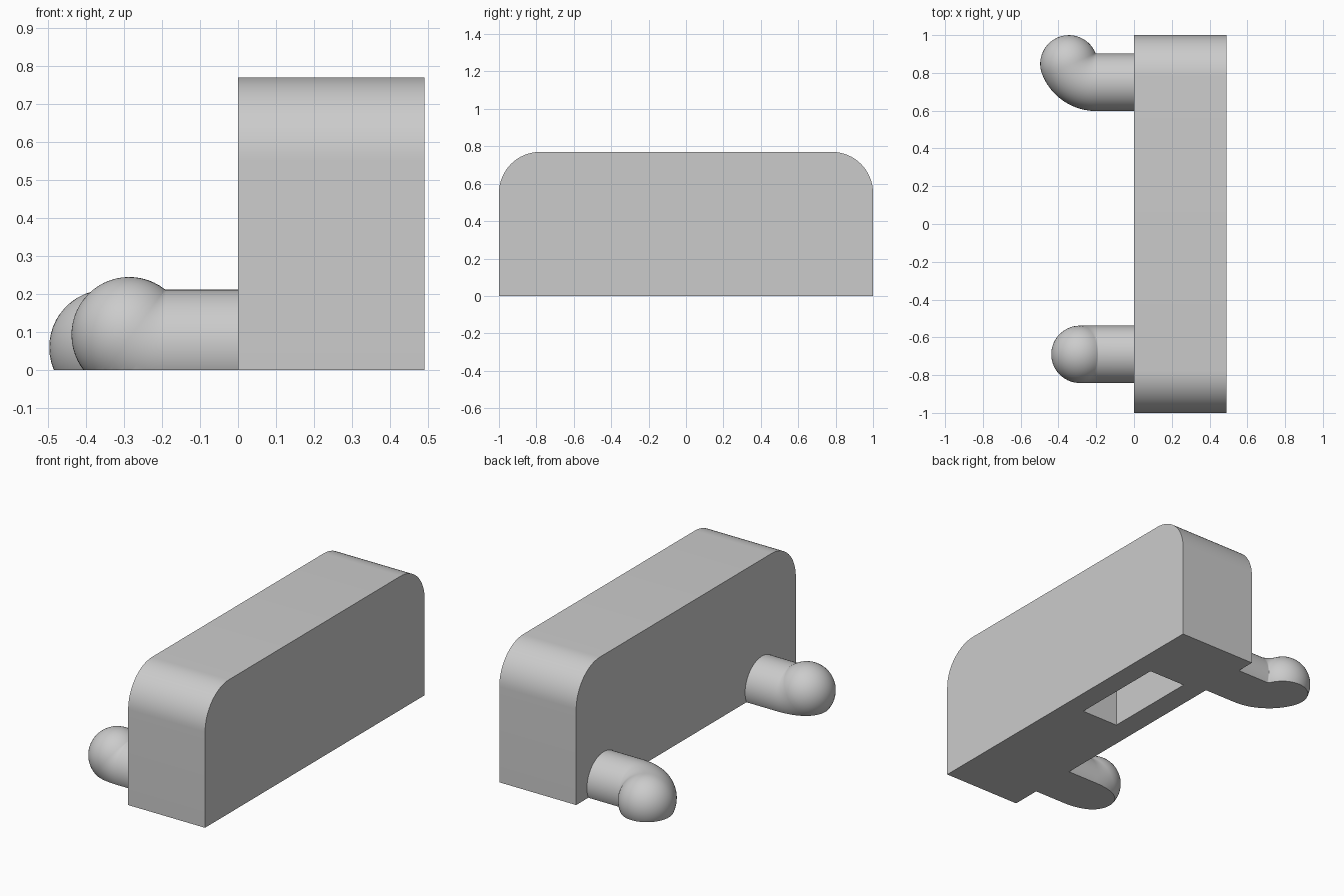
import bpy, bmesh, math
from mathutils import Vector

if "Cube" in bpy.data.objects:
    bpy.data.objects.remove(bpy.data.objects["Cube"])

grey = bpy.data.materials.new("light grey")
grey.diffuse_color = (0.6, 0.6, 0.6, 1)
grey.use_nodes = True
grey.node_tree.nodes["Principled BSDF"].inputs["Base Color"].default_value = grey.diffuse_color


def make_object(name, bm):
    bmesh.ops.recalc_face_normals(bm, faces=bm.faces[:])
    me = bpy.data.meshes.new(name)
    bm.to_mesh(me)
    bm.free()
    ob = bpy.data.objects.new(name, me)
    bpy.context.collection.objects.link(ob)
    me.materials.append(grey)
    return ob


def select(ob):
    bpy.ops.object.select_all(action='DESELECT')
    ob.select_set(True)
    bpy.context.view_layer.objects.active = ob


def smooth(ob):
    select(ob)
    bpy.ops.object.shade_smooth_by_angle(angle=math.radians(30))


# Block: rounded-top profile extruded along x
W, H, R = 0.49, 0.77, 0.22
profile = [(-1, 0), (1, 0)]
for side, start in ((1, 0), (-1, 90)):
    for i in range(17):
        a = math.radians(start + 90 * i / 16)
        profile.append((side * (1 - R) + R * math.cos(a), H - R + R * math.sin(a)))
bm = bmesh.new()
face = bm.faces.new([bm.verts.new((0, y, z)) for y, z in profile])
ext = bmesh.ops.extrude_face_region(bm, geom=[face])
bmesh.ops.translate(bm, vec=(W, 0, 0),
                    verts=[v for v in ext['geom'] if isinstance(v, bmesh.types.BMVert)])
block = make_object("block", bm)

# Rectangular pocket in the underside
bm = bmesh.new()
bmesh.ops.create_cube(bm, size=1)
for v in bm.verts:
    v.co = (0.13 if v.co.x < 0 else 0.365,
            0.005 if v.co.y < 0 else 0.575,
            -0.1 if v.co.z < 0 else 0.355)
cutter = make_object("pocket_cutter", bm)
cutter.hide_render = True
mod = block.modifiers.new("pocket", 'BOOLEAN')
mod.operation, mod.solver, mod.object = 'DIFFERENCE', 'EXACT', cutter
select(block)
bpy.ops.object.modifier_apply(modifier=mod.name)
bpy.data.objects.remove(cutter)
smooth(block)


# Bent arm: round tube, a straight run, a bend, a ball end, cut flat at z = 0
def arm(name, y, straight, bend_dir, bend_deg, r=0.152, bend_r=0.156, n=48):
    c0 = Vector((0, y, 0.06))
    out, up = Vector((-1, 0, 0)), Vector(bend_dir)
    side = out.cross(up)
    rings = [(c0, out, up, r)]
    steps = 20
    for i in range(steps + 1):
        a = math.radians(bend_deg) * i / steps
        p = c0 + out * (straight + bend_r * math.sin(a)) + up * bend_r * (1 - math.cos(a))
        t = out * math.cos(a) + up * math.sin(a)
        nrm = up * math.cos(a) - out * math.sin(a)
        rings.append((p, t, nrm, r))
    for i in range(1, 14):
        a = math.pi / 2 * i / 14
        rings.append((p + t * r * math.sin(a), t, nrm, r * math.cos(a)))
    bm = bmesh.new()
    prev = None
    for c, _, nr, rad in rings:
        ring = [bm.verts.new(c + rad * (nr * math.cos(k * math.tau / n)
                                        + side * math.sin(k * math.tau / n)))
                for k in range(n)]
        if prev:
            for k in range(n):
                bm.faces.new((prev[k], prev[(k + 1) % n], ring[(k + 1) % n], ring[k]))
        else:
            bm.faces.new(ring)
        prev = ring
    tip = bm.verts.new(p + t * r)
    for k in range(n):
        bm.faces.new((prev[k], prev[(k + 1) % n], tip))
    cut = bmesh.ops.bisect_plane(bm, geom=bm.verts[:] + bm.edges[:] + bm.faces[:],
                                 plane_co=(0, 0, 0), plane_no=(0, 0, 1), clear_inner=True)
    edges = [e for e in bm.edges if e.is_boundary]
    bmesh.ops.holes_fill(bm, edges=edges, sides=0)
    smooth(make_object(name, bm))


arm("back_arm", 0.75, 0.2, (0, 1, 0), 68)
arm("front_arm", -0.69, 0.19, (0, 0, 1), 38)
